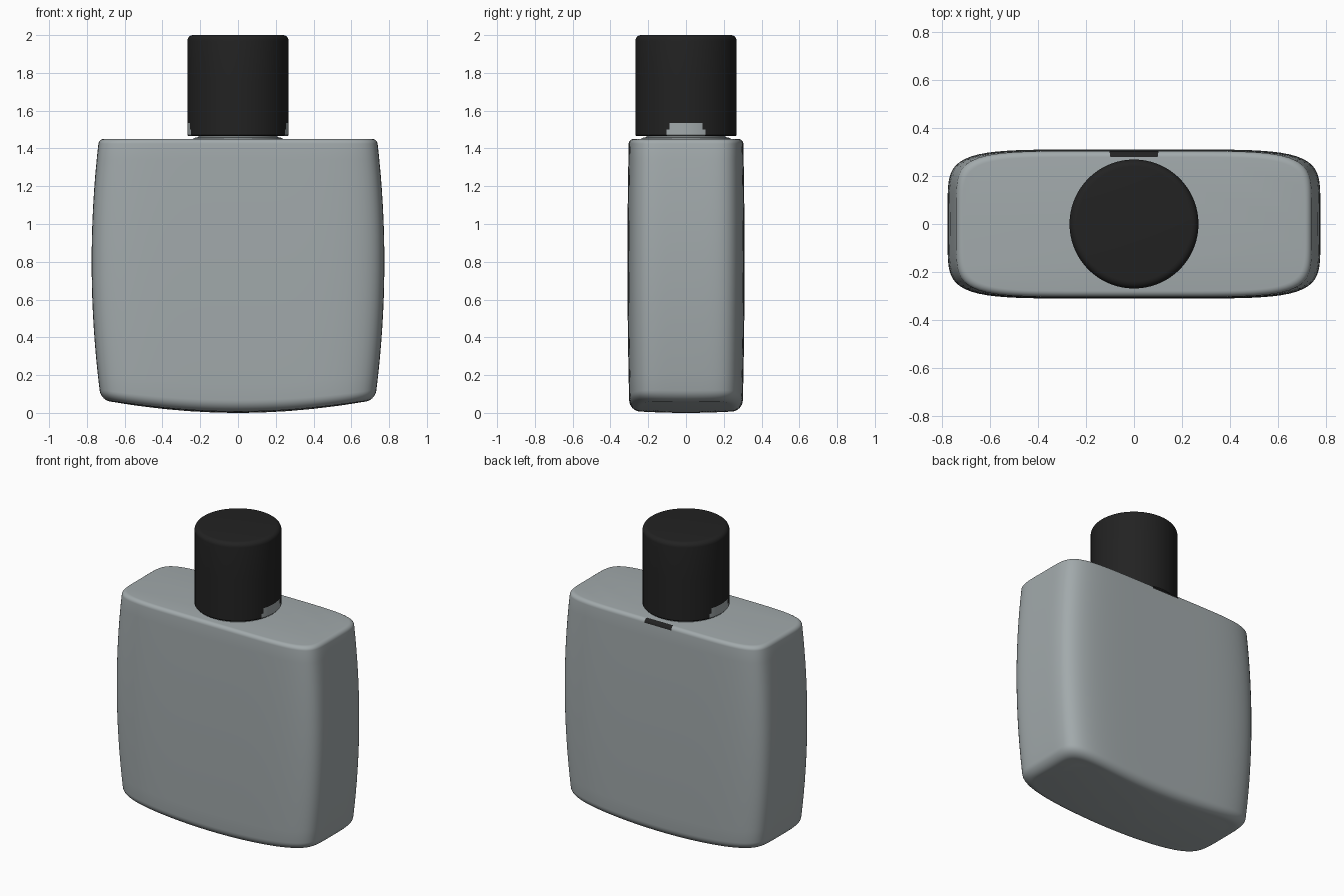
import bpy, bmesh, math

if "Cube" in bpy.data.objects:
    bpy.data.objects.remove(bpy.data.objects["Cube"])


def material(name, rgb):
    m = bpy.data.materials.new(name)
    m.diffuse_color = (*rgb, 1)
    m.use_nodes = True
    m.node_tree.nodes["Principled BSDF"].inputs["Base Color"].default_value = m.diffuse_color
    return m


GREY = material("grey_glass", (0.36, 0.40, 0.41))
BLACK = material("black_cap", (0.016, 0.016, 0.016))


def loft(name, rings, mats, rule):
    """Skin closed rings of points, cap both ends, colour faces by rule(centre)."""
    bm = bmesh.new()
    rows = [[bm.verts.new(p) for p in ring] for ring in rings]
    n = len(rows[0])
    for a, b in zip(rows, rows[1:]):
        for i in range(n):
            j = (i + 1) % n
            bm.faces.new((a[i], a[j], b[j], b[i]))
    bm.faces.new(rows[0][::-1])
    bm.faces.new(rows[-1])
    bmesh.ops.recalc_face_normals(bm, faces=bm.faces)
    for f in bm.faces:
        f.material_index = int(rule(f.calc_center_median()))
    me = bpy.data.meshes.new(name)
    bm.to_mesh(me)
    bm.free()
    for m in mats:
        me.materials.append(m)
    ob = bpy.data.objects.new(name, me)
    bpy.context.collection.objects.link(ob)
    bpy.ops.object.select_all(action='DESELECT')
    ob.select_set(True)
    bpy.context.view_layer.objects.active = ob
    bpy.ops.object.shade_smooth_by_angle(angle=math.radians(40))
    return ob


# Bottle body: squarish oval section, bowed sides, domed bottom, flat top
SEG, TOP, R_BOT, R_TOP = 160, 1.45, 0.06, 0.025


def half_sizes(z):
    k = ((z - 0.8) / 0.6) ** 2
    return 0.775 - 0.033 * k, 0.31 - 0.006 * k


def body_ring(inset, scale, height):
    """height(floor) gives z from the domed floor height under each point."""
    ring = []
    for i in range(SEG):
        t = 2 * math.pi * (i + 0.5) / SEG
        c, s = math.cos(t), math.sin(t)
        r = scale / (abs(c) ** 6 + abs(s) ** 6) ** (1 / 6)
        w, d = half_sizes(0.1)
        bx, by = (w - R_BOT) * r * c, (d - R_BOT) * r * s
        z = height(0.13 * bx * bx + 0.12 * by * by)
        w, d = half_sizes(z)
        ring.append(((w - inset) * r * c, (d - inset) * r * s, z))
    return ring


rings = [body_ring(R_BOT, s, lambda f: f) for s in (0.04, 0.2, 0.4, 0.6, 0.8, 0.92)]
for k in range(9):
    a = math.pi / 2 * k / 8
    rings.append(body_ring(R_BOT * (1 - math.sin(a)), 1,
                           lambda f: f + R_BOT * (1 - math.cos(a))))
for k in range(1, 16):
    h = k / 16
    rings.append(body_ring(0, 1, lambda f: (f + R_BOT) * (1 - h) + (TOP - R_TOP) * h))
for k in range(7):
    a = math.pi / 2 * k / 6
    rings.append(body_ring(R_TOP * (1 - math.cos(a)), 1,
                           lambda f: TOP - R_TOP * (1 - math.sin(a))))
# small dark smudge on the back top edge
loft("bottle_body", rings, [GREY, BLACK],
     lambda c: c.y > 0.27 and abs(c.x) < 0.09 and c.z > TOP - R_TOP)


def lathe(profile, n=96):
    return [[(r * math.cos(2 * math.pi * i / n), r * math.sin(2 * math.pi * i / n), z)
             for i in range(n)] for r, z in profile]


# Neck collar
loft("neck", lathe([(0.24, 1.44), (0.235, 1.455), (0.21, 1.46), (0.21, 1.5)]),
     [GREY], lambda c: 0)

# Cap with rounded top edge and a grey notch mark low on each side
profile = [(0.262, 1.465), (0.268, 1.472), (0.268, 1.50), (0.268, 1.535), (0.268, 1.75)]
for k in range(7):
    a = math.pi / 2 * k / 6
    profile.append((0.238 + 0.03 * math.cos(a), 1.97 + 0.03 * math.sin(a)))
loft("cap", lathe(profile), [BLACK, GREY],
     lambda c: abs(c.x) > 0.2 and c.z < 1.54 and abs(c.y) < (0.105 if c.z < 1.51 else 0.08))
